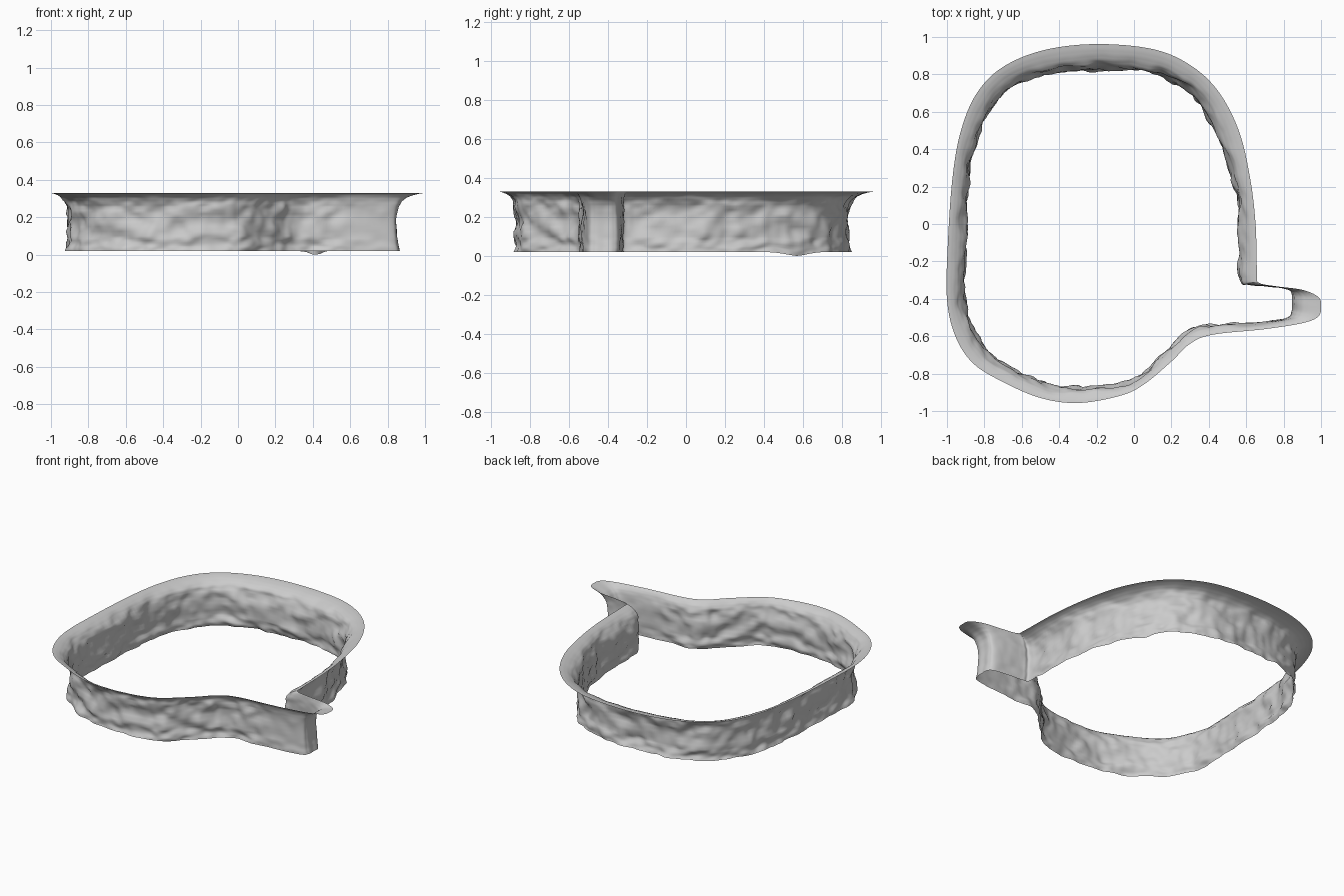
import bpy, bmesh, math
from mathutils import Vector, noise

if "Cube" in bpy.data.objects:
    bpy.data.objects.remove(bpy.data.objects["Cube"])

# Outline of the flared top edge, clockwise seen from above
RIM = [(-0.2, .962), (.1, .935), (.3, .85), (.45, .71), (.56, .5), (.62, .25), (.65, 0),
       (.658, -.27), (.67, -.315), (.76, -.333), (.9, -.352), (.985, -.39), (1.0, -.44),
       (.985, -.495), (.9, -.53), (.7, -.562), (.42, -.592), (.3, -.64), (.2, -.735),
       (.05, -.86), (-.08, -.92), (-.3, -.957), (-.5, -.93), (-.7, -.845), (-.86, -.745),
       (-.955, -.6), (-1.0, -.4), (-.995, -.1), (-.97, .25), (-.925, .5), (-.84, .7),
       (-.7, .84), (-.48, .93)]
# Matching outline of the wall at mid height
WALL = [(-.2, .825), (.05, .815), (.22, .76), (.35, .65), (.455, .45), (.53, .22), (.565, 0),
        (.57, -.285), (.61, -.32), (.72, -.333), (.82, -.348), (.845, -.375), (.845, -.42),
        (.845, -.47), (.81, -.505), (.62, -.53), (.37, -.545), (.26, -.6), (.16, -.7),
        (.02, -.82), (-.08, -.86), (-.3, -.875), (-.48, -.855), (-.64, -.785), (-.77, -.695),
        (-.86, -.56), (-.905, -.4), (-.9, -.1), (-.885, .25), (-.84, .45), (-.76, .62),
        (-.63, .75), (-.43, .81)]
# Wall section: height and how far it leans out to the rim
SECTION = [(.02, .12), (.05, .05), (.1, 0), (.2, 0), (.255, .06), (.285, .18),
           (.305, .36), (.318, .58), (.326, .8), (.33, 1.0)]
STEPS = 16
ROWS = 4


def spline(p, i, t):
    """Catmull-Rom point on a closed outline."""
    a, b, c, d = (Vector(p[(i + k) % len(p)]) for k in (-1, 0, 1, 2))
    return .5 * (2 * b + (c - a) * t + (2 * a - 5 * b + 4 * c - d) * t * t
                 + (3 * b - a - 3 * c + d) * t ** 3)


def sample(points):
    return [spline(points, i, s / STEPS) for i in range(len(points)) for s in range(STEPS)]


rim, wall = sample(RIM), sample(WALL)
n = len(rim)

# Subdivided section
rows = []
for (z0, f0), (z1, f1) in zip(SECTION, SECTION[1:]):
    k = ROWS if z1 <= .21 else 3
    rows += [(z0 + (z1 - z0) * j / k, f0 + (f1 - f0) * j / k) for j in range(k)]
rows.append(SECTION[-1])

# Sweep the section round, with rough hammered relief on the wall
bm = bmesh.new()
grid = []
for z, lean in rows:
    ring = []
    for i in range(n):
        tan = (wall[(i + 3) % n] - wall[i - 3]).normalized()
        out = Vector((-tan.y, tan.x))
        p = wall[i].lerp(rim[i], lean)
        q = Vector((p.x * 8, p.y * 8, z * 14))
        rough = .024 * noise.noise(q) + .012 * noise.noise(q * 2.1 + Vector((5, 3, 1)))
        in_spout = max(0, min(1, (p.x - .5) / .15)) if -.6 < p.y < -.28 else 0
        p = p + out * rough * (1 - lean) ** 2 * (1 - .7 * in_spout)
        # small drooping lip on the lower edge
        droop = .02 * math.exp(-((p.x - .4) ** 2 + (p.y - .56) ** 2) / .008)
        ring.append(bm.verts.new((p.x, p.y, z - droop * max(0, 1 - (z - .02) / .1))))
    grid.append(ring)
for a, b in zip(grid, grid[1:]):
    for i in range(n):
        j = (i + 1) % n
        bm.faces.new((a[j], a[i], b[i], b[j]))
for f in bm.faces:
    f.smooth = True
mesh = bpy.data.meshes.new("flared_wall")
bm.to_mesh(mesh)
bm.free()
obj = bpy.data.objects.new("flared_wall", mesh)
bpy.context.collection.objects.link(obj)
